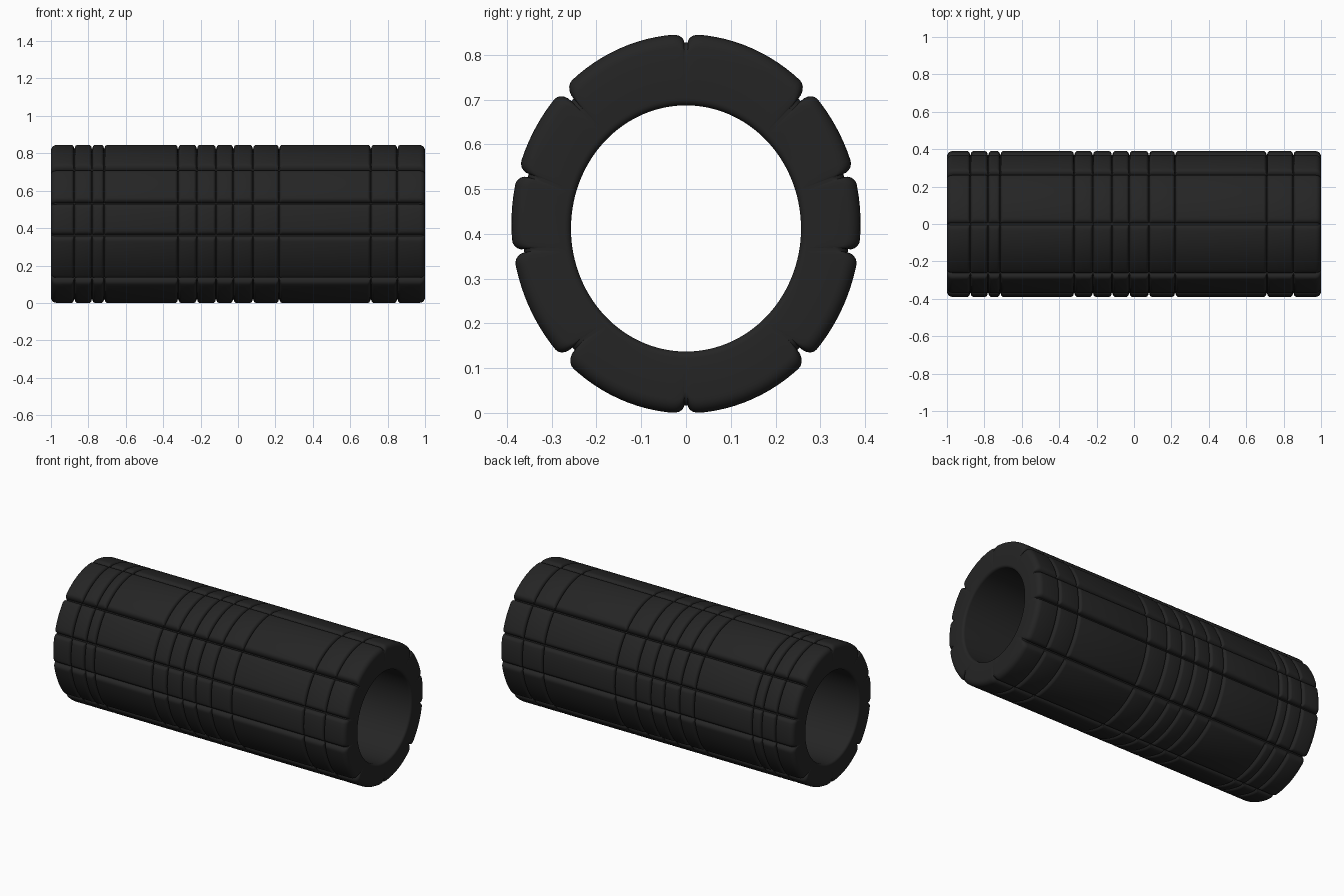
import bpy
import bmesh
from math import sin, cos, pi, sqrt, radians, hypot

cube = bpy.data.objects.get("Cube")
if cube:
    bpy.data.objects.remove(cube)

# Overall proportions
HALF_Y, HALF_Z, CENTRE_Z = 0.39, 0.4235, 0.4225
BORE_Y, BORE_Z, BORE_CENTRE = 0.257, 0.275, 0.412
CORNER, LIP = 0.03, 0.015
ARC = 0.4                       # mean radius, turns angle into arc length

# Ring grooves along the length, and lengthwise grooves (angle, depth)
RING_GROOVES = [-0.875, -0.78, -0.715, -0.32, -0.22, -0.117, -0.025,
                0.08, 0.22, 0.71, 0.852]
RING_FLOOR, RING_ROUND, RING_DEPTH = 0.002, 0.016, 0.02
LONG_FLOOR, LONG_ROUND = 0.004, 0.025
SIDE = [(47.5, 0.032), (17, 0.024), (-9.5, 0.024), (-48, 0.032)]
LONG_GROOVES = [(radians(a), d) for a, d in SIDE]
LONG_GROOVES += [(pi - a, d) for a, d in LONG_GROOVES]
LONG_GROOVES += [(pi / 2, 0.018), (-pi / 2, 0.018)]
QUARTER = [k * pi / 10 for k in range(6)]


def groove(d, floor, rounding):
    """1 on the groove floor, easing along a quarter circle to 0 on the pad."""
    t = min(max((d - floor) / rounding, 0), 1)
    return 1 - sqrt(1 - (1 - t) ** 2)


def offsets(floor, rounding):
    steps = [floor + rounding * (1 - cos(a)) for a in QUARTER]
    return [0] + steps + [-s for s in steps]


def spaced(values, gap):
    """Sort and drop values that nearly coincide."""
    result = []
    for v in sorted(values):
        if not result or v - result[-1] > gap:
            result.append(v)
    return result


def angle_gap(a, b):
    return abs((a - b + pi) % (2 * pi) - pi)


# Angles round the section, denser at the lengthwise grooves
detail = [(g + s / ARC) % (2 * pi) for g, _ in LONG_GROOVES
          for s in offsets(LONG_FLOOR, LONG_ROUND)]
fill = [radians(a) for a in range(0, 360, 3)]
reach = (LONG_FLOOR + LONG_ROUND) / ARC + 0.02
fill = [a for a in fill if min(angle_gap(a, g) for g, _ in LONG_GROOVES) > reach]
angles = spaced(detail + fill, 0.0005)
long_cut = [max(d * groove(ARC * angle_gap(a, g), LONG_FLOOR, LONG_ROUND)
                for g, d in LONG_GROOVES) for a in angles]


def outer_ring(x, inset):
    ring_cut = max(RING_DEPTH * groove(abs(x - g), RING_FLOOR, RING_ROUND)
                   for g in RING_GROOVES)
    points = []
    for a, cut in zip(angles, long_cut):
        r = 1 / hypot(cos(a) / HALF_Y, sin(a) / HALF_Z)
        r -= max(cut, ring_cut) + inset
        points.append((x, r * cos(a), CENTRE_Z + r * sin(a)))
    return points


def bore_ring(x, inset):
    return [(x, (BORE_Y + inset) * cos(a), BORE_CENTRE + (BORE_Z + inset) * sin(a))
            for a in angles]


# Outer skin from end to end, then the bore back again
end = [(1 - CORNER * (1 - cos(a)), CORNER * (1 - sin(a))) for a in QUARTER]
lip = [(1 - LIP * (1 - cos(a)), LIP * (1 - sin(a))) for a in QUARTER]
middle = spaced([g + s for g in RING_GROOVES
                 for s in offsets(RING_FLOOR, RING_ROUND)], 0.0002)
rings = [outer_ring(-x, i) for x, i in end]
rings += [outer_ring(x, 0) for x in middle]
rings += [outer_ring(x, i) for x, i in reversed(end)]
rings += [bore_ring(x, i) for x, i in lip]
rings += [bore_ring(-x, i) for x, i in reversed(lip)]

bm = bmesh.new()
loops = [[bm.verts.new(p) for p in ring] for ring in rings]
count = len(angles)
for i, near in enumerate(loops):
    far = loops[(i + 1) % len(loops)]
    for j in range(count):
        k = (j + 1) % count
        bm.faces.new((near[j], near[k], far[k], far[j]))
bmesh.ops.recalc_face_normals(bm, faces=bm.faces)
mesh = bpy.data.meshes.new("foam_sleeve")
bm.to_mesh(mesh)
bm.free()

# Dark foam
foam = bpy.data.materials.new("black_foam")
foam.use_nodes = True
colour = (0.018, 0.018, 0.018, 1)
foam.diffuse_color = colour
foam.node_tree.nodes["Principled BSDF"].inputs["Base Color"].default_value = colour
mesh.materials.append(foam)

sleeve = bpy.data.objects.new("foam_sleeve", mesh)
bpy.context.collection.objects.link(sleeve)
bpy.ops.object.select_all(action='DESELECT')
sleeve.select_set(True)
bpy.context.view_layer.objects.active = sleeve
bpy.ops.object.shade_smooth_by_angle(angle=radians(50))
